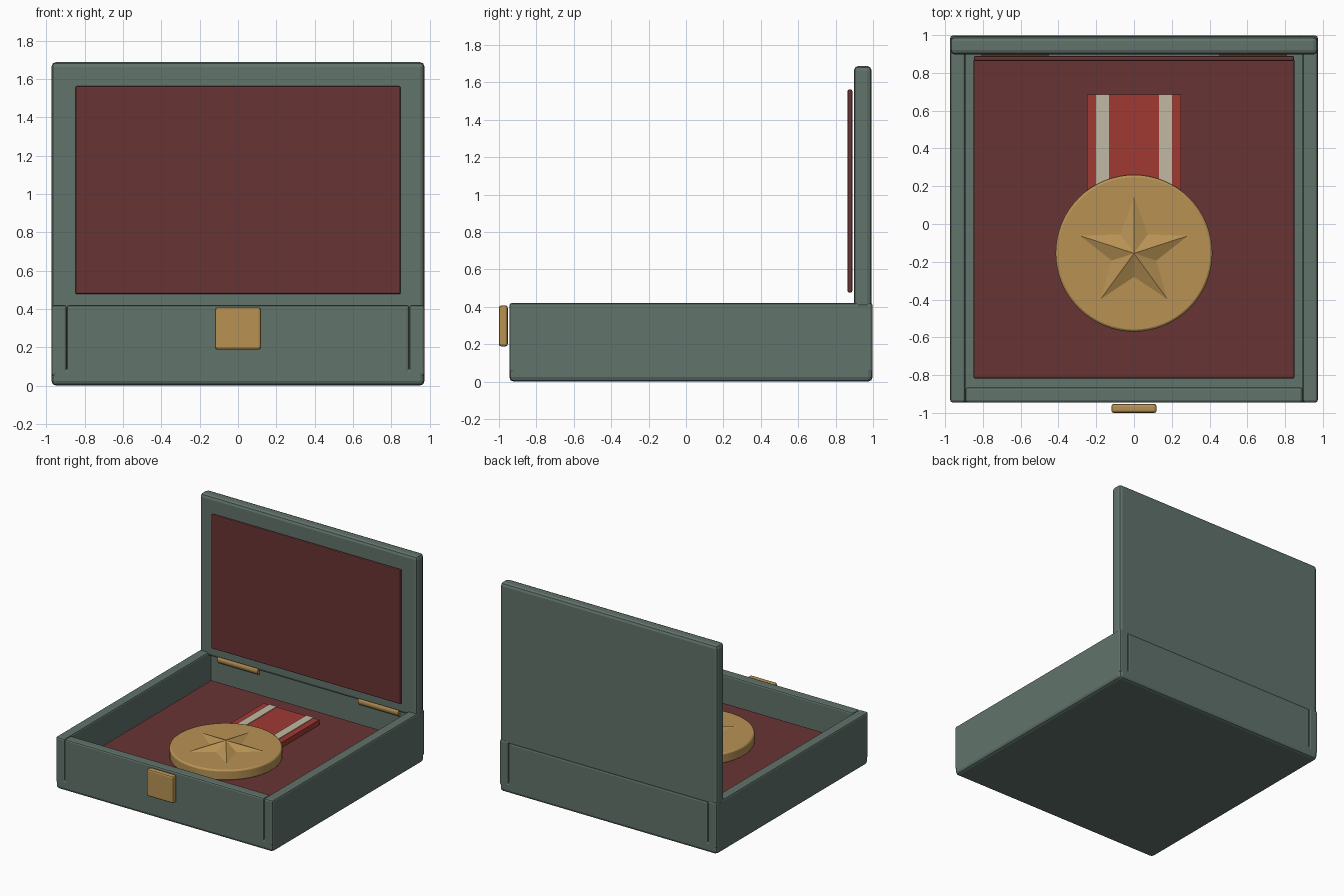
import bpy, bmesh, math
from mathutils import Matrix

if "Cube" in bpy.data.objects:
    bpy.data.objects.remove(bpy.data.objects["Cube"])


def mat(name, r, g, b):
    m = bpy.data.materials.new(name)
    lin = lambda c: ((c / 255 + 0.055) / 1.055) ** 2.4
    m.diffuse_color = (lin(r), lin(g), lin(b), 1)
    m.use_nodes = True
    m.node_tree.nodes["Principled BSDF"].inputs["Base Color"].default_value = m.diffuse_color
    return m


GREEN = mat("grey_green_leather", 97, 115, 107)
VELVET = mat("maroon_velvet", 105, 52, 52)
BRASS = mat("brass", 184, 146, 84)
RED = mat("red_ribbon", 160, 58, 52)
CREAM = mat("cream_stripe", 194, 185, 162)


def finish(name, bm, material, bevel=0.0, segs=2, smooth=False):
    bmesh.ops.recalc_face_normals(bm, faces=bm.faces)
    me = bpy.data.meshes.new(name)
    bm.to_mesh(me)
    bm.free()
    me.materials.append(material)
    ob = bpy.data.objects.new(name, me)
    bpy.context.collection.objects.link(ob)
    if bevel:
        b = ob.modifiers.new("bevel", "BEVEL")
        b.width, b.segments = bevel, segs
        b.limit_method = "ANGLE"
        b.angle_limit = math.radians(40)
    if smooth:
        bpy.ops.object.select_all(action="DESELECT")
        bpy.context.view_layer.objects.active = ob
        ob.select_set(True)
        bpy.ops.object.shade_smooth_by_angle(angle=math.radians(30))
    return ob


def box(name, x, y, z, material, bevel=0.0, segs=2):
    """Box from (min, max) ranges."""
    bm = bmesh.new()
    bmesh.ops.create_cube(bm, size=1)
    for v in bm.verts:
        v.co = [(r[0] + r[1]) / 2 + c * (r[1] - r[0]) for r, c in zip((x, y, z), v.co)]
    return finish(name, bm, material, bevel, segs)


def cylinder(name, centre, radius, length, material, axis="Z", sides=64, bevel=0.0):
    bm = bmesh.new()
    bmesh.ops.create_cone(bm, cap_ends=True, segments=sides, radius1=radius,
                          radius2=radius, depth=length)
    m = Matrix.Translation(centre)
    if axis == "X":
        m = m @ Matrix.Rotation(math.pi / 2, 4, "Y")
    bm.transform(m)
    return finish(name, bm, material, bevel, 2, smooth=True)


W, IN = 0.973, 0.893          # outer and inner half widths
YF, YB = -0.945, 0.998        # case front and back

# case
box("base_slab", (-W, W), (YF, YB), (0, 0.095), GREEN, 0.025)
for side, s in (("left", -1), ("right", 1)):
    box(side + "_wall", sorted((s * IN, s * W)), (YF, YB), (0.05, 0.42), GREEN, 0.013)
box("front_wall", (-IN, IN), (YF, YF + 0.08), (0.05, 0.42), GREEN, 0.013)
box("back_wall", (-IN, IN), (YB - 0.08, YB), (0.05, 0.41), GREEN, 0.013)
box("floor_cushion", (-0.85, 0.85), (-0.818, 0.873), (0.08, 0.22), VELVET, 0.01)

# open lid
box("lid", (-W, W), (0.897, 0.993), (0.387, 1.688), GREEN, 0.025)
box("lid_lining", (-0.848, 0.848), (0.864, 0.889), (0.477, 1.562), VELVET, 0.008)

# hardware
box("clasp", (-0.12, 0.12), (-1.0, -0.953), (0.188, 0.408), BRASS, 0.013)
for side, s in (("left", -1), ("right", 1)):
    cylinder(side + "_hinge", (s * 0.63, 0.928, 0.383), 0.036, 0.36, BRASS, "X", 24)

# ribbon with two stripes
box("ribbon", (-0.25, 0.25), (0.0, 0.685), (0.215, 0.262), RED)
for side, s in (("left", -1), ("right", 1)):
    box(side + "_ribbon_stripe", sorted((s * 0.132, s * 0.2)), (0.0, 0.685),
        (0.26, 0.267), CREAM)

# medal disc
CY, TOP = -0.155, 0.3
cylinder("medal_disc", (0, CY, (0.215 + TOP) / 2), 0.415, TOP - 0.215, BRASS, bevel=0.012)

# faceted star on the disc
bm = bmesh.new()
rim = []
for i in range(10):
    r = 0.305 if i % 2 == 0 else 0.127
    a = math.pi / 2 + i * math.pi / 5
    rim.append(bm.verts.new((r * math.cos(a), CY + r * math.sin(a), TOP - 0.001)))
apex = bm.verts.new((0, CY, TOP + 0.05))
for i in range(10):
    bm.faces.new((rim[i], rim[(i + 1) % 10], apex))
bm.faces.new(rim[::-1])
finish("medal_star", bm, BRASS)
